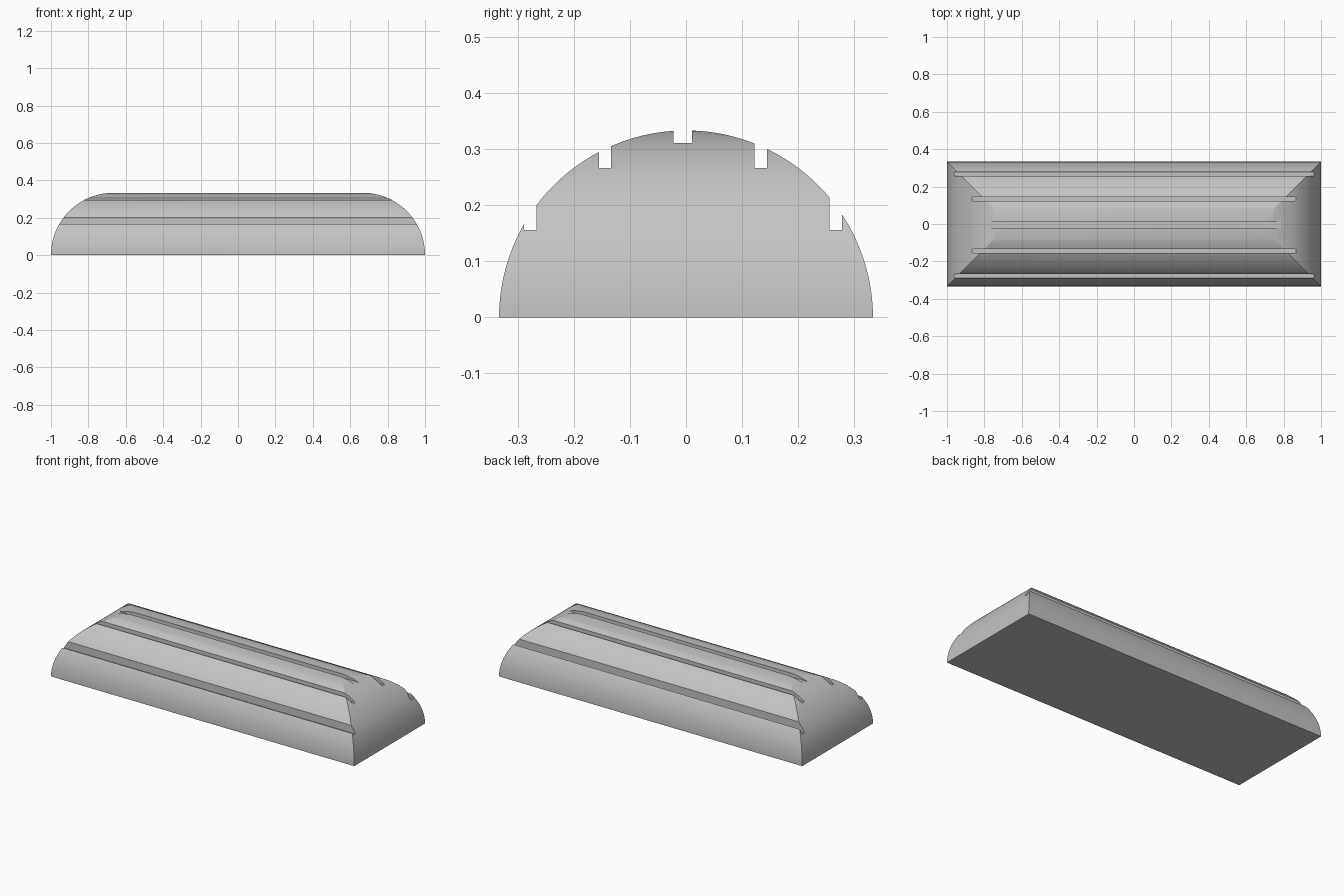
import bpy, bmesh, math

if "Cube" in bpy.data.objects:
    bpy.data.objects.remove(bpy.data.objects["Cube"])

U = 1 / 90            # design unit
R = 30 * U            # radius of the rounded top and ends
HALF_LENGTH = 1.0

grey = bpy.data.materials.new("plain_grey")
grey.use_nodes = True
colour = (0.55, 0.55, 0.55, 1)
grey.diffuse_color = colour
grey.node_tree.nodes["Principled BSDF"].inputs["Base Color"].default_value = colour


def arc(a, b, steps):
    """Points on the circle of radius R between two angles."""
    angles = [a + (b - a) * i / steps for i in range(steps + 1)]
    return [(R * math.cos(t), R * math.sin(t)) for t in angles]


def prism(name, outline, place, offset):
    """Extrude a 2D outline symmetrically along one axis."""
    bm = bmesh.new()
    face = bm.faces.new([bm.verts.new(place(u, v)) for u, v in outline])
    result = bmesh.ops.extrude_face_region(bm, geom=[face])
    moved = [g for g in result["geom"] if isinstance(g, bmesh.types.BMVert)]
    bmesh.ops.translate(bm, verts=moved, vec=offset)
    bmesh.ops.recalc_face_normals(bm, faces=bm.faces)
    mesh = bpy.data.meshes.new(name)
    bm.to_mesh(mesh)
    bm.free()
    mesh.materials.append(grey)
    obj = bpy.data.objects.new(name, mesh)
    bpy.context.collection.objects.link(obj)
    return obj


# Cross-section: half round broken by square grooves
ridges = [(-30, -26), (-24, -14), (-12, -2), (1, 11), (13, 23), (25, 30)]
floors = [14, 24, 28, 24, 14]
section = []
for i, (start, end) in enumerate(ridges):
    a, b = math.acos(start * U / R), math.acos(end * U / R)
    section += arc(a, b, max(4, round((a - b) / math.radians(2.5))))
    if i < len(floors):
        section += [(end * U, floors[i] * U), (ridges[i + 1][0] * U, floors[i] * U)]

body = prism("grooved_body", section,
             lambda y, z: (-HALF_LENGTH - 0.1, y, z), (2 * HALF_LENGTH + 0.2, 0, 0))

# Lengthwise outline with quarter-round ends
inner = HALF_LENGTH - R
quarter = arc(0, math.pi / 2, 36)
outline = [(inner + x, z) for x, z in quarter]
outline += [(-inner - x, z) for x, z in reversed(quarter)]
# Keep the trimming solid slightly clear of the top and the base
outline = [(x, z + 0.0005 if abs(x) <= inner + 1e-6 else z) for x, z in outline]
outline = [(HALF_LENGTH, -0.1)] + outline + [(-HALF_LENGTH, -0.1)]
cutter = prism("end_rounding_cutter", outline,
               lambda x, z: (x, -R - 0.1, z), (0, 2 * R + 0.2, 0))
cutter.hide_render = True

# Round both ends of the body
trim = body.modifiers.new("round_ends", "BOOLEAN")
trim.operation = "INTERSECT"
trim.solver = "EXACT"
trim.object = cutter
bpy.context.view_layer.objects.active = body
body.select_set(True)
cutter.select_set(False)
bpy.ops.object.modifier_apply(modifier=trim.name)
bpy.data.objects.remove(cutter)
bpy.ops.object.shade_smooth_by_angle(angle=math.radians(20))
